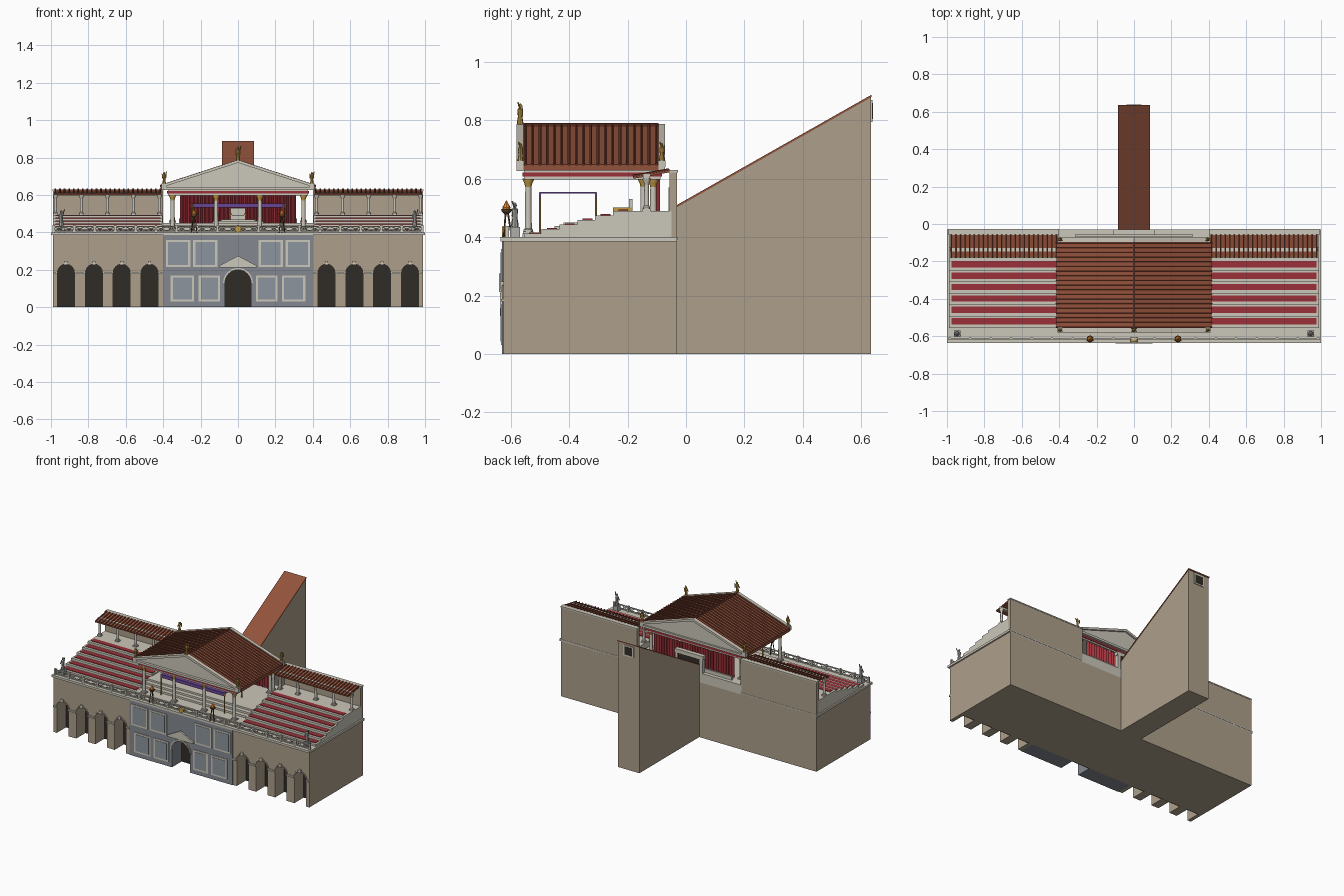
import bpy, bmesh
from math import pi, sin, cos
from mathutils import Matrix, Vector

if "Cube" in bpy.data.objects:
    bpy.data.objects.remove(bpy.data.objects["Cube"])

COL = dict(tan=(.42, .35, .26), pale=(.60, .57, .49), blue=(.23, .25, .28), panel=(.27, .30, .34),
           dark=(.03, .025, .02), red=(.33, .03, .04), tile=(.29, .085, .045), rib=(.17, .045, .025),
           gold=(.55, .33, .06), purple=(.14, .06, .30), grey=(.42, .42, .40), bronze=(.10, .06, .03),
           flame=(.9, .25, .02))
parts = {}


def bm_of(name, mat):
    return parts.setdefault(name, (bmesh.new(), mat))[0]


def box(name, mat, x, y, z):
    (x0, x1), y_, z_ = sorted(x), sorted(y), sorted(z)
    size = (x1 - x0, y_[1] - y_[0], z_[1] - z_[0])
    mid = ((x0 + x1) / 2, sum(y_) / 2, sum(z_) / 2)
    bmesh.ops.create_cube(bm_of(name, mat), size=1,
                          matrix=Matrix.Translation(mid) @ Matrix.Diagonal((*size, 1)))


def prism(name, mat, pts, axis, a, b):
    """Extrude a 2D outline along x or y."""
    bm = bm_of(name, mat)
    place = (lambda p, t: (t, p[0], p[1])) if axis == 'x' else (lambda p, t: (p[0], t, p[1]))
    va, vb = [[bm.verts.new(place(p, t)) for p in pts] for t in (a, b)]
    bm.faces.new(va)
    bm.faces.new(vb[::-1])
    for i in range(len(pts)):
        j = (i + 1) % len(pts)
        bm.faces.new((va[i], vb[i], vb[j], va[j]))


def lathe(name, mat, x, y, z, prof, n=12):
    """Turn a (radius, height) profile around a vertical axis."""
    bm = bm_of(name, mat)
    rings = [[bm.verts.new((x + r * cos(2 * pi * i / n), y + r * sin(2 * pi * i / n), z + h))
              for i in range(n)] for r, h in prof]
    for lo, hi in zip(rings, rings[1:]):
        for i in range(n):
            bm.faces.new((lo[i], lo[(i + 1) % n], hi[(i + 1) % n], hi[i]))
    bm.faces.new(rings[0][::-1])
    bm.faces.new(rings[-1])


def rod(name, mat, p, q, r, n=6, r2=None):
    p, q = Vector(p), Vector(q)
    m = Matrix.Translation((p + q) / 2) @ (q - p).to_track_quat('Z', 'Y').to_matrix().to_4x4()
    bmesh.ops.create_cone(bm_of(name, mat), cap_ends=True, segments=n, radius1=r,
                          radius2=r if r2 is None else r2, depth=(q - p).length, matrix=m)


def arc(cx, cz, r, n=12):
    return [(cx - r * cos(pi * i / n), cz + r * sin(pi * i / n)) for i in range(n + 1)]


def arcade(name, mat, x0, x1, ztop, centres, r, spring, ya, yb):
    """Wall with round-headed openings that reach the ground."""
    pts = [(x0, 0)]
    for c in centres:
        pts += [(c - r, 0)] + arc(c, spring, r) + [(c + r, 0)]
    prism(name, mat, pts + [(x1, 0), (x1, ztop), (x0, ztop)], 'y', ya, yb)


def figure(name, mat, x, y, z, h, wings=False):
    lathe(name, mat, x, y, z, [(.13 * h, 0), (.15 * h, .06 * h), (.10 * h, .35 * h), (.11 * h, .5 * h),
          (.13 * h, .68 * h), (.05 * h, .76 * h), (.075 * h, .82 * h), (.07 * h, .9 * h), (.02 * h, .95 * h)], 8)
    rod(name, mat, (x + .1 * h, y, z + .68 * h), (x + .2 * h, y - .1 * h, z + h), .035 * h)
    rod(name, mat, (x - .12 * h, y, z + .68 * h), (x - .15 * h, y - .1 * h, z + .42 * h), .035 * h)
    if wings:
        for s in (-1, 1):
            prism(name, mat, [(x + s * .03 * h, z + .7 * h), (x + s * .2 * h, z + .85 * h),
                  (x + s * .16 * h, z + .35 * h)], 'y', y + .1 * h, y + .14 * h)


def column(name, x, y, z0, z1, r, cap):
    box(name + '_base', 'pale', (x - 1.5 * r, x + 1.5 * r), (y - 1.5 * r, y + 1.5 * r), (z0, z0 + .008))
    lathe(name, 'pale', x, y, z0, [(1.35 * r, .008), (1.35 * r, .014), (r, .018), (.85 * r, z1 - z0 - .02)])
    lathe(name + '_capital', cap, x, y, z1 - 2.4 * r, [(.9 * r, 0), (1.1 * r, r), (1.6 * r, 2 * r), (1.6 * r, 2.4 * r)])


# podium core and front arcades
box('podium', 'tan', (-.99, .99), (-.52, -.03), (0, .385))
arcade('central_facade', 'blue', -.4, .4, .385, [0], .07, .13, -.63, -.52)
box('gate_shadow', 'dark', (-.075, .075), (-.524, -.521), (0, .205))
for s in (-1, 1):
    cs = sorted(s * c for c in (.473, .622, .77, .92))
    a, b = sorted((s * .4, s * .99))
    arcade('wing_arcade', 'tan', a, b, .385, cs, .045, .185, -.625, -.52)
    box('arcade_shadow', 'dark', (a + .02, b - .02), (-.524, -.521), (0, .235))
    for c in cs:
        prism('archivolt', 'tan', arc(c, .185, .053) + arc(c, .185, .045)[::-1], 'y', -.63, -.62)
        box('keystone', 'pale', (c - .009, c + .009), (-.635, -.62), (.226, .248))
    edges = [a] + [v for c in cs for v in (c - .045, c + .045)] + [b]
    for l, r in zip(edges[::2], edges[1::2]):
        box('impost', 'pale', (l, r), (-.634, -.62), (.179, .189))
    # framed panels on the central facade
    for x0, x1, z0, z1 in ((.255, .385, .215, .36), (.11, .24, .215, .36), (.235, .36, .03, .17), (.095, .21, .03, .17)):
        box('panel_frame', 'pale', (s * x0, s * x1), (-.634, -.625), (z0, z1))
        box('panel', 'panel', (s * (x0 + .012), s * (x1 - .012)), (-.636, -.625), (z0 + .012, z1 - .012))
prism('gate_archivolt', 'pale', arc(0, .13, .08) + arc(0, .13, .07)[::-1], 'y', -.637, -.62)
prism('gate_pediment', 'pale', [(-.1, .212), (.1, .212), (.1, .222), (0, .275), (-.1, .222)], 'y', -.64, -.62)

# cornice and terrace floor
box('cornice', 'pale', (-1, 1), (-.635, -.03), (.385, .4))
prism('centre_steps', 'pale', [(-.56, .4), (-.56, .412), (-.48, .412), (-.48, .425), (-.45, .425), (-.45, .438),
      (-.42, .438), (-.42, .45), (-.03, .45), (-.03, .4)], 'x', -.41, .41)

# seating tiers, back walls and covered galleries on both wings
for s in (-1, 1):
    prof, y, z = [(-.05, .4), (-.555, .4)], -.555, .4125
    for i in range(6):
        prof += [(y, z), (y + .061, z)]
        box('seat_cushion', 'red', (s * .415, s * .975), (y + .018, y + .052), (z, z + .004))
        y, z = y + .061, z + .0155
    prof += [(y, .49), (-.05, .49)]
    prism('seat_tiers', 'pale', prof, 'x', s * .405, s * .99)
    box('back_wall', 'tan', (s * .4, s * .99), (-.057, -.03), (.385, .625))
    box('wall_coping', 'pale', (s * .4, s * .992), (-.059, -.028), (.622, .63))
    box('wall_band', 'pale', (s * .4, s * .992), (-.04, -.028), (.392, .398))
    for i in range(5):
        column('gallery_column', s * (.42 + .139 * i), -.135, .49, .6, .009, 'pale')
    box('gallery_beam', 'pale', (s * .41, s * .985), (-.146, -.124), (.598, .617))
    prism('gallery_roof', 'tile', [(-.18, .6), (-.055, .622), (-.055, .63), (-.18, .608)], 'x', s * .41, s * .98)
    for i in range(24):
        x = s * (.415 + .0244 * i)
        rod('gallery_tile_rib', 'rib', (x, -.182, .609), (x, -.057, .631), .005)
    # corner statue on a plinth
    box('statue_plinth', 'grey', (s * .945 - .017, s * .945 + .017), (-.603, -.569), (.4, .435))
    figure('corner_statue', 'grey', s * .945, -.586, .435, .088)

# front railing with crossed bars
for z in (.406, .432):
    box('rail', 'pale', (-.99, .99), (-.617, -.609), (z - .003, z + .003))
N = 36
for i in range(N + 1):
    x = -.985 + i * 1.97 / N
    if i % 2 == 0:
        box('rail_post', 'pale', (x - .006, x + .006), (-.62, -.606), (.4, .439))
    if i < N:
        for za, zb in ((.407, .431), (.431, .407)):
            rod('rail_lattice', 'pale', (x, -.613, za), (x + 1.97 / N, -.613, zb), .0022, 4)
rod('shield', 'gold', (0, -.63, .418), (0, -.606, .418), .018, 16)

# braziers
for s in (-1, 1):
    x, y = s * .235, -.615
    for k in range(3):
        t = 2 * pi * k / 3 + pi / 2
        rod('brazier_leg', 'bronze', (x + .018 * cos(t), y + .018 * sin(t), .4), (x + .005 * cos(t), y + .005 * sin(t), .485), .003)
    lathe('brazier_bowl', 'bronze', x, y, .478, [(.006, 0), (.016, .01), (.018, .018)])
    lathe('brazier_flame', 'flame', x, y, .494, [(.012, 0), (.014, .008), (.007, .02), (.001, .032)], 8)

# pavilion columns and entablature
for x in (-.35, -.117, .117, .35):
    column('pavilion_column', x, -.54, .412, .6, .012, 'gold')
    column('pavilion_column', x, -.112, .45, .6, .012, 'gold')
for s in (-1, 1):
    column('pavilion_column', s * .35, -.145, .45, .6, .012, 'gold')
box('ceiling', 'pale', (-.375, .375), (-.555, -.088), (.598, .632))
box('frieze_band', 'red', (-.38, .38), (-.56, -.083), (.608, .622))

# tiled gable roof with pediments
prism('pediment', 'pale', [(-.4, .628), (.4, .628), (.4, .643), (0, .775), (-.4, .643)], 'y', -.562, -.085)
for y0, y1 in ((-.58, -.557), (-.095, -.072)):
    prism('raking_cornice', 'pale', [(-.41, .64), (0, .772), (.41, .64), (.41, .655), (0, .788), (-.41, .655)], 'y', y0, y1)
    box('pediment_sill', 'pale', (-.41, .41), (y0, y1), (.627, .642))
for s in (-1, 1):
    prism('roof_slope', 'tile', [(0, .77), (s * .415, .634), (s * .415, .648), (0, .783)], 'y', -.557, -.095)
    for i in range(19):
        y = -.55 + i * .0249
        rod('roof_tile_rib', 'rib', (0, y, .783), (s * .417, y, .648), .0055)
    box('eave', 'tile', (s * .4, s * .415), (-.557, -.095), (.628, .648))
    for y in (-.567, -.083):
        box('acroterion_base', 'pale', (s * .395 - .013, s * .395 + .013), (y - .013, y + .013), (.64, .662))
        figure('gilded_statue', 'gold', s * .395, y, .66, .066, True)
rod('ridge_tile', 'rib', (0, -.557, .784), (0, -.095, .784), .007)
figure('gilded_statue', 'gold', 0, -.568, .786, .076, True)

# pleated curtain
n = 62
fold = [(-.31 + .01 * i, -.1 + .006 * (-1) ** i) for i in range(n + 1)]
bm = bm_of('curtain', 'red')
rows = [[bm.verts.new((x, y + o, z)) for x, y in fold] for z, o in ((.45, 0), (.606, 0), (.606, .005), (.45, .005))]
for k in range(4):
    for i in range(n):
        bm.faces.new((rows[k][i], rows[k][i + 1], rows[(k + 1) % 4][i + 1], rows[(k + 1) % 4][i]))
box('rear_kerb', 'pale', (-.315, .315), (-.068, -.056), (.45, .475))
# doorway into the passage
box('door_lintel', 'pale', (-.11, .11), (-.06, -.03), (.545, .57))
box('door_leaf', 'dark', (-.085, .085), (-.05, -.032), (.45, .545))
for s in (-1, 1):
    box('door_jamb', 'pale', (s * .085, s * .105), (-.06, -.03), (.45, .545))

# throne on a stepped dais
box('dais', 'pale', (-.12, .12), (-.3, -.16), (.45, .46))
box('dais', 'pale', (-.09, .09), (-.28, -.17), (.46, .468))
box('throne_seat', 'pale', (-.04, .04), (-.25, -.185), (.468, .49))
box('throne_cushion', 'purple', (-.032, .032), (-.247, -.2), (.49, .494))
box('throne_back', 'pale', (-.04, .04), (-.195, -.183), (.468, .53))
for s in (-1, 1):
    box('throne_arm', 'gold', (s * .033, s * .042), (-.25, -.185), (.49, .502))

# purple canopy on poles
box('canopy', 'purple', (-.25, .25), (-.5, -.308), (.549, .555))
for y in (-.5, -.308):
    box('canopy_valance', 'purple', (-.25, .25), (y - .002, y + .002), (.532, .555))
    for s in (-1, 1):
        rod('canopy_pole', 'gold' if y < -.4 else 'bronze', (s * .245, y, .412), (s * .245, y, .553), .004, 8)

# sloping rear passage
prism('passage', 'tan', [(-.03, 0), (.633, 0), (.633, .88), (-.03, .503)], 'x', -.082, .082)
prism('passage_roof', 'tile', [(-.035, .5), (.636, .88), (.636, .888), (-.035, .508)], 'x', -.085, .085)
box('window_frame', 'pale', (-.04, .04), (.63, .638), (.795, .87))
box('window', 'dark', (-.03, .03), (.63, .64), (.805, .86))

# turn the collected parts into objects
mats = {}
for k, c in COL.items():
    mats[k] = bpy.data.materials.new(k)
    mats[k].diffuse_color = (*c, 1)
ROUND = ('column', 'capital', 'statue', 'brazier', 'rib', 'pole', 'ridge')
for name, (bm, mat) in parts.items():
    bmesh.ops.recalc_face_normals(bm, faces=bm.faces)
    me = bpy.data.meshes.new(name)
    bm.to_mesh(me)
    me.materials.append(mats[mat])
    ob = bpy.data.objects.new(name, me)
    bpy.context.collection.objects.link(ob)
    if any(r in name for r in ROUND) and not name.endswith('base'):
        bpy.ops.object.select_all(action='DESELECT')
        ob.select_set(True)
        bpy.context.view_layer.objects.active = ob
        bpy.ops.object.shade_smooth_by_angle()

for m in bpy.data.materials:
    if m.users and not m.is_grease_pencil:
        m.use_nodes = True
        m.node_tree.nodes["Principled BSDF"].inputs["Base Color"].default_value = m.diffuse_color
